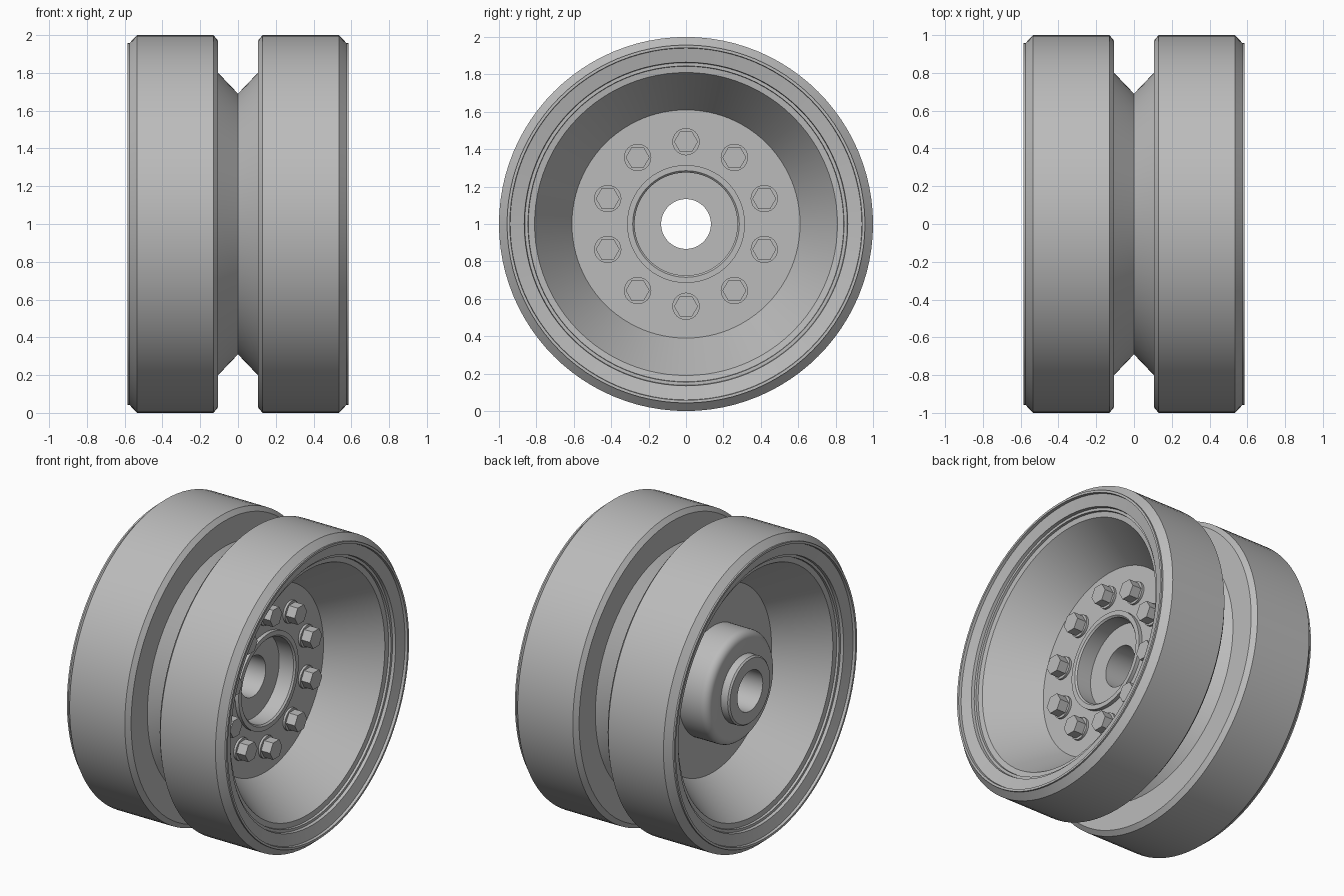
import bpy, bmesh
from math import pi, sin, cos, radians
from mathutils import Matrix

cube = bpy.data.objects.get("Cube")
if cube:
    bpy.data.objects.remove(cube)

STEPS = 96
CENTRE_Z = 1.0

grey = bpy.data.materials.new("plain_grey")
grey.use_nodes = True
colour = (0.5, 0.5, 0.5, 1)
grey.diffuse_color = colour
grey.node_tree.nodes["Principled BSDF"].inputs["Base Color"].default_value = colour


def finish(name, bm):
    mesh = bpy.data.meshes.new(name)
    bm.to_mesh(mesh)
    bm.free()
    mesh.materials.append(grey)
    mesh.shade_smooth()
    mesh.set_sharp_from_angle(angle=radians(25))
    obj = bpy.data.objects.new(name, mesh)
    obj.location.z = CENTRE_Z
    bpy.context.collection.objects.link(obj)
    return obj


def lathe(name, profile):
    """Turn an (x, radius) profile around the x axis."""
    bm = bmesh.new()
    rings = []
    for k in range(STEPS):
        a = 2 * pi * k / STEPS
        rings.append([bm.verts.new((x, r * cos(a), r * sin(a))) for x, r in profile])
    for k in range(STEPS):
        here, after = rings[k], rings[(k + 1) % STEPS]
        for i in range(len(profile) - 1):
            bm.faces.new((here[i], after[i], after[i + 1], here[i + 1]))
    return finish(name, bm)


def mirrored(profile):
    return [(-x, r) for x, r in reversed(profile)]


# Tyres with chamfered shoulders
tyre = [(0.105, 0.8), (0.105, 0.97), (0.13, 1), (0.535, 1), (0.575, 0.957)]
lathe("left_tyre", tyre)
lathe("right_tyre", mirrored(tyre))

# V-shaped groove between the tyres
lathe("centre_groove", [(-0.105, 0.8), (0, 0.69), (0.105, 0.8)])

# Stepped rims running into the conical dishes
rim = [(0.575, 0.957), (0.585, 0.957), (0.585, 0.942), (0.567, 0.94),
       (0.55, 0.865), (0.53, 0.862), (0.53, 0.845), (0.515, 0.843),
       (0.51, 0.81), (0.2, 0.61)]
lathe("left_rim", rim)
lathe("right_rim", mirrored(rim))

# Left web with raised collar, recess and axle bore
lathe("left_web", [(0.2, 0.61), (0.2, 0.315), (0.225, 0.315), (0.225, 0.285),
                   (0.215, 0.275), (0.11, 0.275), (0.11, 0.133)])
lathe("axle_bore", [(0.11, 0.133), (-0.47, 0.133)])

# Right web with rounded hub boss and nose
FILLET = 0.05
boss_edge = [(-0.36 - FILLET * cos(t), 0.31 + FILLET * sin(t))
             for t in [pi / 2 * i / 6 for i in range(7)]]
lathe("right_hub", [(-0.47, 0.133), (-0.47, 0.21), (-0.46, 0.22), (-0.41, 0.22)]
      + boss_edge + [(-0.2, 0.36), (-0.2, 0.61)])


# Ring of bolts, each with a round washer and a hexagonal head
def prism(bm, sides, radius, x0, x1, y, z):
    place = (Matrix.Translation(((x0 + x1) / 2, y, z))
             @ Matrix.Rotation(pi / 2, 4, 'Y'))
    bmesh.ops.create_cone(bm, cap_ends=True, segments=sides, radius1=radius,
                          radius2=radius, depth=x1 - x0, matrix=place)


bm = bmesh.new()
for k in range(10):
    a = pi / 2 + 2 * pi * k / 10
    y, z = 0.44 * cos(a), 0.44 * sin(a)
    prism(bm, 24, 0.073, 0.19, 0.215, y, z)
    prism(bm, 6, 0.064, 0.21, 0.28, y, z)
finish("hub_bolts", bm)
